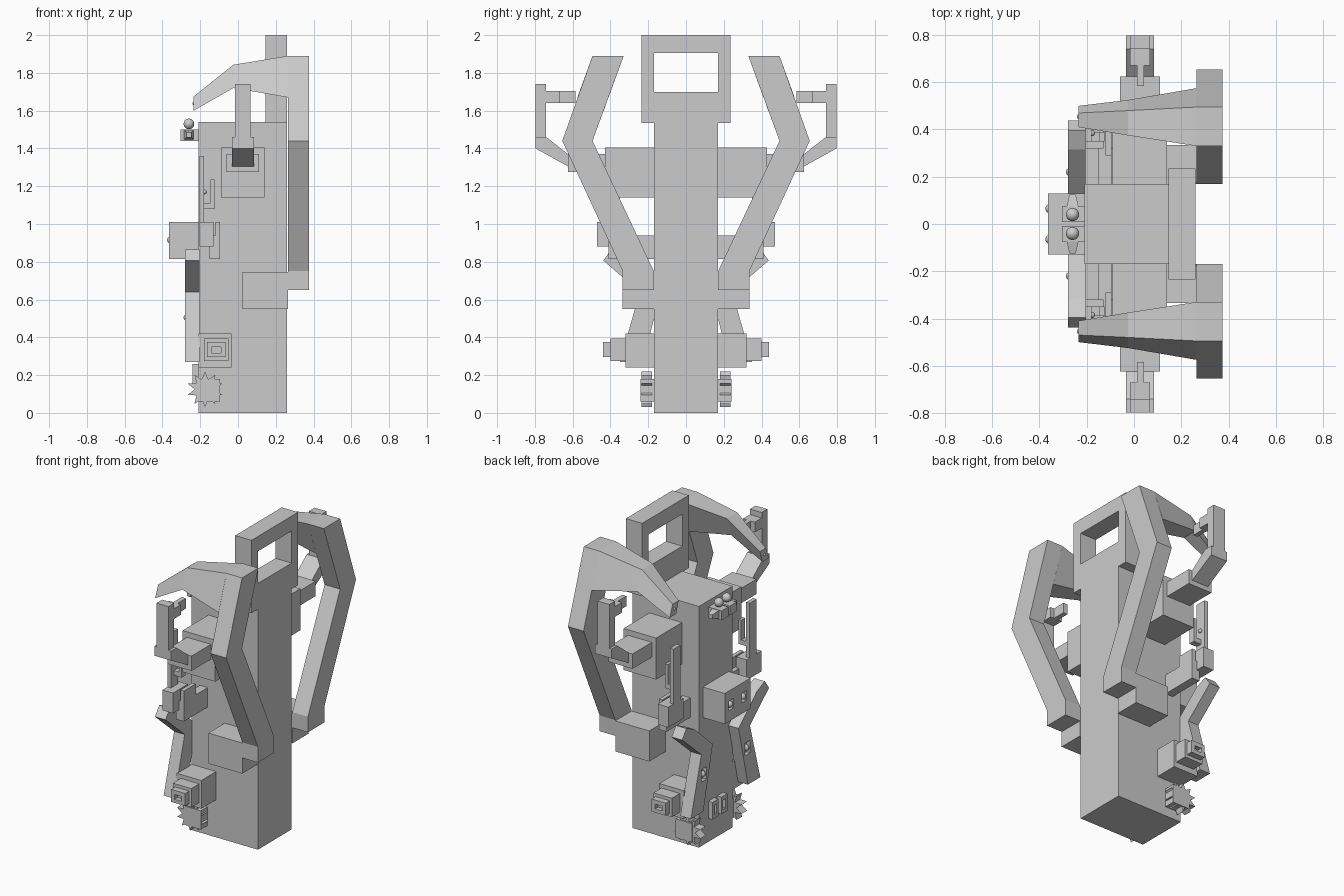
import bpy, bmesh, math

def finish(name, bm):
    bmesh.ops.recalc_face_normals(bm, faces=bm.faces)
    me = bpy.data.meshes.new(name)
    bm.to_mesh(me)
    bm.free()
    ob = bpy.data.objects.new(name, me)
    bpy.context.collection.objects.link(ob)
    return ob

def loft(name, rings):
    """Skin equal-sized point rings and cap both ends."""
    bm = bmesh.new()
    vs = [[bm.verts.new(p) for p in r] for r in rings]
    n = len(rings[0])
    for a, b in zip(vs, vs[1:]):
        for i in range(n):
            j = (i + 1) % n
            bm.faces.new((a[i], a[j], b[j], b[i]))
    bm.faces.new(vs[0])
    bm.faces.new(vs[-1])
    return finish(name, bm)

def prism_x(name, pts, x0, x1, s=1):
    """Extrude a (y, z) profile along x."""
    return loft(name, [[(x, s * y, z) for y, z in pts] for x in (x0, x1)])

def box(name, x0, x1, y0, y1, z0, z1, s=1):
    return prism_x(name, [(y0, z0), (y1, z0), (y1, z1), (y0, z1)], x0, x1, s)

def ball(name, x, y, z, r):
    bm = bmesh.new()
    bmesh.ops.create_uvsphere(bm, u_segments=16, v_segments=10, radius=r)
    for f in bm.faces:
        f.smooth = True
    ob = finish(name, bm)
    ob.location = (x, y, z)

def cut(ob, *dims, s=1):
    c = box(ob.name + "_cutter", *dims, s=s)
    c.hide_render = True
    c.hide_set(True)
    m = ob.modifiers.new("recess", 'BOOLEAN')
    m.operation = 'DIFFERENCE'
    m.solver = 'EXACT'
    m.object = c

# Main tower and the open frame on top
box("body", -0.21, 0.26, -0.17, 0.17, 0, 1.54)
frame = box("top_frame", 0.145, 0.26, -0.235, 0.235, 1.535, 2.0)
cut(frame, 0.1, 0.3, -0.17, 0.17, 1.70, 1.905)

# Face box on the chest
face = box("face_box", -0.365, -0.21, -0.13, 0.13, 0.815, 1.01)
for s in (1, -1):
    cut(face, -0.40, -0.335, 0.04, 0.09, 0.885, 0.945, s=s)

for s in (1, -1):
    side = "left" if s > 0 else "right"

    def n(part):
        return side + "_" + part

    ball(n("eye"), -0.355, s * 0.065, 0.915, 0.02)

    # Great arm: base, bent beam and forward claw
    box(n("arm_base"), 0.025, 0.265, 0.17, 0.335, 0.55, 0.745, s)
    prism_x(n("arm_beam"), [(0.17, 0.65), (0.335, 0.65), (0.335, 0.75), (0.655, 1.44),
                            (0.495, 1.89), (0.33, 1.89), (0.495, 1.44), (0.17, 0.75)],
            0.265, 0.375, s)
    sections = [(0.265, 1.89, 0.33, 0.495, 1.67, 0.41, 0.575),
                (-0.025, 1.843, 0.375, 0.48, 1.72, 0.42, 0.525),
                (-0.235, 1.675, 0.41, 0.47, 1.60, 0.435, 0.50)]
    loft(n("claw"), [[(x, s * a, zt), (x, s * b, zt), (x, s * d, zb), (x, s * c, zb)]
                     for x, zt, a, b, zb, c, d in sections])
    ball(n("claw_stud"), -0.232, s * 0.455, 1.638, 0.01)

    # Upper shoulder with hooked hand
    box(n("shoulder"), -0.09, 0.14, 0.17, 0.43, 1.14, 1.405, s)
    box(n("shoulder_joint"), -0.06, 0.11, 0.43, 0.625, 1.275, 1.37, s)
    prism_x(n("forearm"), [(0.57, 1.305), (0.625, 1.305), (0.797, 1.40), (0.797, 1.46),
                           (0.74, 1.46), (0.625, 1.37), (0.57, 1.37)], -0.033, 0.085, s)
    box(n("hand_post"), -0.017, 0.067, 0.74, 0.797, 1.46, 1.74, s)
    box(n("hand_palm"), -0.017, 0.067, 0.67, 0.74, 1.64, 1.705, s)
    box(n("hand_finger"), 0.012, 0.042, 0.585, 0.67, 1.64, 1.705, s)

    # Middle arm with upright slotted plate
    box(n("mid_arm"), -0.15, -0.095, 0.17, 0.41, 0.815, 0.94, s)
    box(n("mid_arm_riser"), -0.12, -0.095, 0.29, 0.41, 0.94, 1.01, s)
    box(n("mid_arm_elbow"), -0.205, -0.13, 0.32, 0.47, 0.88, 1.01, s)
    box(n("mid_plate"), -0.205, -0.18, 0.35, 0.42, 1.01, 1.36, s)
    box(n("mid_plate_link"), -0.18, -0.145, 0.35, 0.39, 1.08, 1.11, s)
    box(n("mid_plate_bar"), -0.145, -0.125, 0.35, 0.39, 1.08, 1.235, s)
    ball(n("mid_stud"), -0.178, s * 0.385, 1.17, 0.013)

    # Bent lower limb with a stud in a recess
    limb = prism_x(n("lower_limb"), [(0.225, 0.27), (0.35, 0.27), (0.245, 0.64), (0.438, 0.807),
                                     (0.395, 0.865), (0.315, 0.83), (0.13, 0.665)],
                   -0.28, -0.205, s)
    cut(limb, -0.30, -0.255, 0.195, 0.245, 0.465, 0.545, s=s)
    ball(n("limb_stud"), -0.268, s * 0.22, 0.505, 0.02)

    # Stepped side port
    box(n("port_base"), -0.21, -0.035, 0.17, 0.32, 0.24, 0.42, s)
    box(n("port_step"), -0.18, -0.05, 0.32, 0.40, 0.275, 0.395, s)
    port = box(n("port_rim"), -0.165, -0.065, 0.40, 0.44, 0.295, 0.375, s)
    cut(port, -0.14, -0.09, 0.41, 0.46, 0.318, 0.348, s=s)

    # Foot block with a spiked wheel
    box(n("foot_block"), -0.21, -0.095, 0.17, 0.24, 0.06, 0.18, s)
    star = []
    for i in range(20):
        r = 0.095 if i % 2 else 0.055
        a = i * math.tau / 20
        star.append((-0.175 + r * math.cos(a), 0.125 + r * math.sin(a)))
    loft(n("spiked_wheel"), [[(x, s * y, z) for x, z in star] for y in (0.18, 0.235)])

    # Small open frames low on the body
    low = box(n("low_frame"), -0.24, -0.205, 0.015, 0.075, 0.15, 0.26, s)
    cut(low, -0.26, -0.215, 0.033, 0.057, 0.175, 0.235, s=s)

    # Bead lamps near the top
    box(n("lamp_box"), -0.305, -0.205, 0.008, 0.075, 1.44, 1.50, s)
    ball(n("lamp_bead"), -0.26, s * 0.04, 1.53, 0.028)
    loft(n("lamp_nozzle"), [[(-0.26 - h, s * y, 1.472 - h), (-0.26 + h, s * y, 1.472 - h),
                             (-0.26 + h, s * y, 1.472 + h), (-0.26 - h, s * y, 1.472 + h)]
                            for y, h in ((0.075, 0.025), (0.125, 0.013))])
